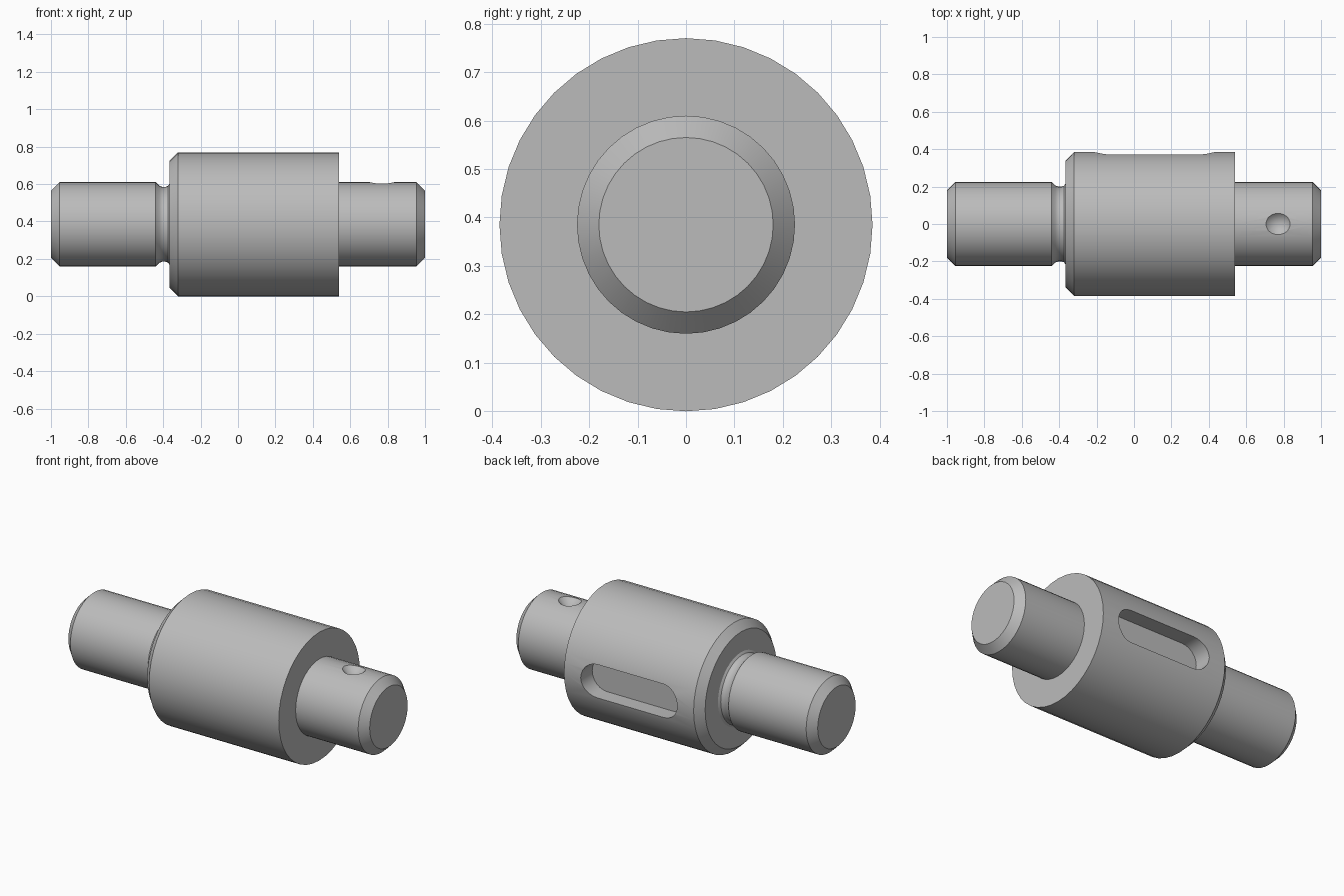
import bpy, bmesh, math
from mathutils import Matrix, Vector

if "Cube" in bpy.data.objects:
    bpy.data.objects.remove(bpy.data.objects["Cube"])

AXIS_Z = 0.385
BODY_R, END_R, CHAMFER = 0.385, 0.225, 0.045
SIDES = 40

steel = bpy.data.materials.new("grey_steel")
steel.use_nodes = True
colour = (0.5, 0.5, 0.5, 1)
steel.diffuse_color = colour
steel.node_tree.nodes["Principled BSDF"].inputs["Base Color"].default_value = colour


def make_object(name, bm):
    bmesh.ops.recalc_face_normals(bm, faces=bm.faces[:])
    mesh = bpy.data.meshes.new(name)
    bm.to_mesh(mesh)
    bm.free()
    mesh.materials.append(steel)
    obj = bpy.data.objects.new(name, mesh)
    bpy.context.collection.objects.link(obj)
    return obj


def lathe(name, profile):
    """Revolve (x, radius) points about the shaft axis and cap both ends."""
    bm = bmesh.new()
    rings = []
    for x, r in profile:
        angles = [math.tau * i / SIDES for i in range(SIDES)]
        rings.append([bm.verts.new((x, r * math.sin(a), AXIS_Z + r * math.cos(a)))
                      for a in angles])
    for a, b in zip(rings, rings[1:]):
        for i in range(SIDES):
            j = (i + 1) % SIDES
            bm.faces.new((a[i], a[j], b[j], b[i]))
    bm.faces.new(rings[0])
    bm.faces.new(rings[-1])
    return make_object(name, bm)


def slot_cutter(name, x_min, x_max, half_width, floor_y):
    """Round-ended bar used to mill the keyway into the back."""
    bm = bmesh.new()
    verts = []
    steps = 12
    for centre, start in ((x_max - half_width, -90), (x_min + half_width, 90)):
        for i in range(steps + 1):
            a = math.radians(start + 180 * i / steps)
            verts.append(bm.verts.new((centre + half_width * math.cos(a), floor_y,
                                       AXIS_Z + half_width * math.sin(a))))
    face = bm.faces.new(verts)
    out = bmesh.ops.extrude_face_region(bm, geom=[face])["geom"]
    moved = [g for g in out if isinstance(g, bmesh.types.BMVert)]
    bmesh.ops.translate(bm, verts=moved, vec=Vector((0, 0.3, 0)))
    return make_object(name, bm)


def cone_cutter(name, x, radius, depth):
    """Pointed drill for the dimple on top of the short journal."""
    bm = bmesh.new()
    top = AXIS_Z + END_R
    bmesh.ops.create_cone(bm, cap_ends=True, segments=32, radius1=0,
                          radius2=2 * radius, depth=2 * depth,
                          matrix=Matrix.Translation((x, 0, top)))
    bmesh.ops.remove_doubles(bm, verts=bm.verts[:], dist=0.0001)
    return make_object(name, bm)


# Stepped shaft: long journal, relief groove, body, short journal
shaft = lathe("stepped_shaft", [
    (-1, END_R - CHAMFER), (-1 + CHAMFER, END_R),
    (-0.44, END_R), (-0.42, 0.206), (-0.405, 0.2), (-0.388, 0.2),
    (-0.374, 0.205), (-0.365, 0.218),
    (-0.365, BODY_R - CHAMFER), (-0.32, BODY_R), (0.54, BODY_R),
    (0.54, END_R), (1 - CHAMFER, END_R), (1, END_R - CHAMFER)])

# Keyway and dimple
cutters = [slot_cutter("keyway_cutter", -0.21, 0.43, 0.1, 0.275),
           cone_cutter("dimple_cutter", 0.77, 0.065, 0.065)]
for cutter in cutters:
    cutter.hide_render = True
    mod = shaft.modifiers.new(cutter.name, 'BOOLEAN')
    mod.operation = 'DIFFERENCE'
    mod.solver = 'EXACT'
    mod.object = cutter

bpy.ops.object.select_all(action='DESELECT')
shaft.select_set(True)
bpy.context.view_layer.objects.active = shaft
for cutter in cutters:
    bpy.ops.object.modifier_apply(modifier=cutter.name)
    bpy.data.objects.remove(cutter)
bpy.ops.object.shade_smooth_by_angle(angle=math.radians(30))
